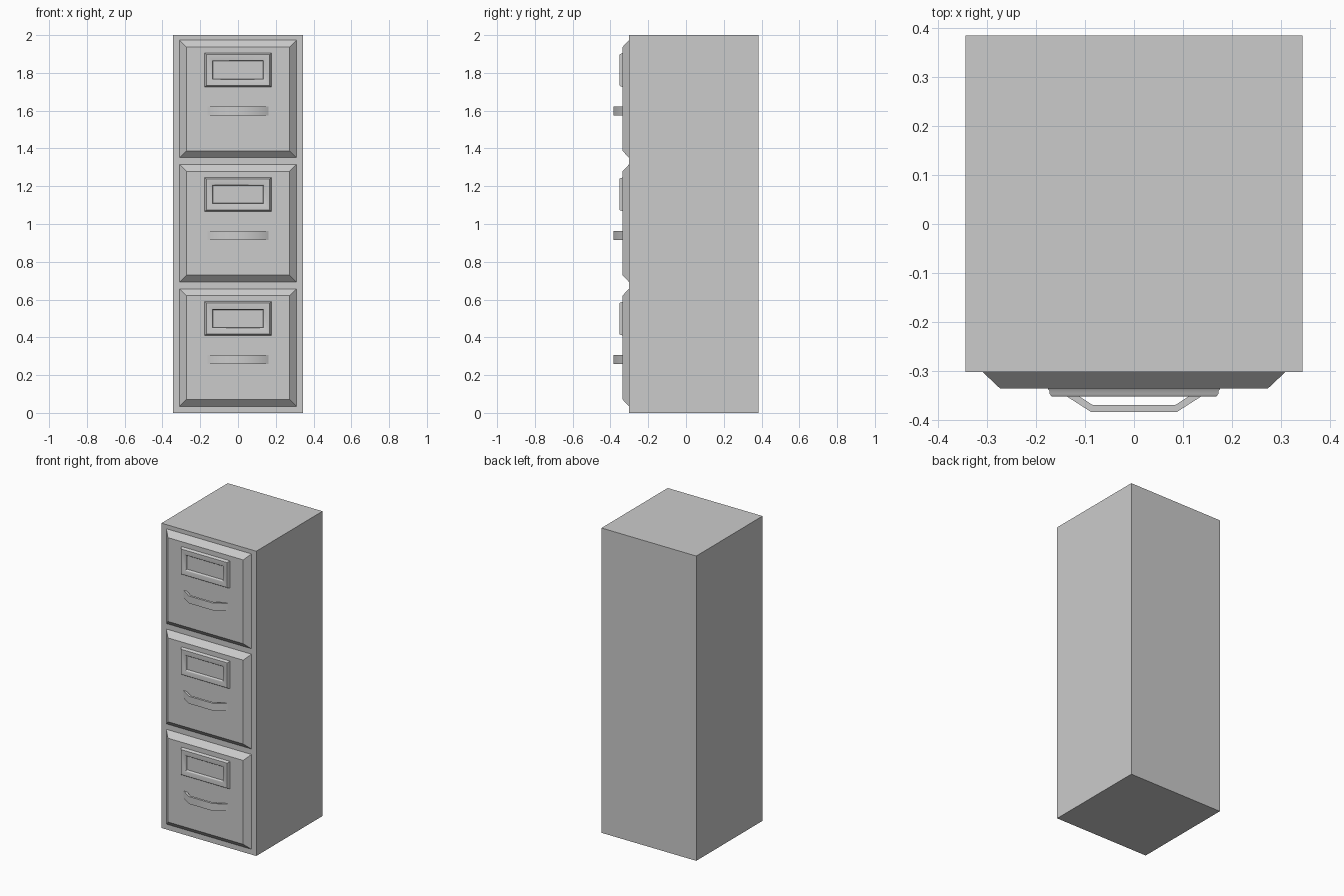
import bpy, bmesh, math

if "Cube" in bpy.data.objects:
    bpy.data.objects.remove(bpy.data.objects["Cube"])


def finish(name, bm, smooth=False):
    bmesh.ops.recalc_face_normals(bm, faces=bm.faces)
    mesh = bpy.data.meshes.new(name)
    bm.to_mesh(mesh)
    bm.free()
    obj = bpy.data.objects.new(name, mesh)
    bpy.context.collection.objects.link(obj)
    if smooth:
        bpy.ops.object.select_all(action='DESELECT')
        obj.select_set(True)
        bpy.context.view_layer.objects.active = obj
        bpy.ops.object.shade_smooth_by_angle(angle=math.radians(50))
    return obj


def loft(bm, rings):
    """Skin a list of vertex-coordinate loops and cap both ends."""
    loops = [[bm.verts.new(p) for p in ring] for ring in rings]
    for a, b in zip(loops, loops[1:]):
        n = len(a)
        for i in range(n):
            j = (i + 1) % n
            bm.faces.new((a[i], a[j], b[j], b[i]))
    bm.faces.new(loops[0])
    bm.faces.new(loops[-1])


def panel(name, hw, hh, zc, steps, smooth=False):
    """Rectangular relief facing -y; steps are (inset, y) pairs."""
    bm = bmesh.new()
    loft(bm, [[(sx * (hw - i), y, zc + sz * (hh - i))
               for sx, sz in ((-1, -1), (1, -1), (1, 1), (-1, 1))]
              for i, y in steps])
    return finish(name, bm, smooth)


def handle(name, zc):
    """Bent strip pull, plan profile mirrored in x and extruded in z."""
    outer = [(0.165, -0.334), (0.087, -0.384)]
    inner = [(0.085, -0.369), (0.139, -0.334)]
    half = outer + [(-x, y) for x, y in reversed(outer)]
    prof = half + [(-x, y) for x, y in reversed(inner)] 
    # close the profile through the inner edge, left to right
    prof = half + [(-0.139, -0.334), (-0.085, -0.369)] + inner
    bm = bmesh.new()
    loft(bm, [[(x, y, zc + s * 0.024) for x, y in prof] for s in (-1, 1)])
    return finish(name, bm, True)


# Cabinet body
panel("cabinet_body", 0.344, 1.0, 1.0, [(0, 0.385), (0, -0.302)])

# Three identical drawers with label holder and pull
for k in range(3):
    zc = 0.346 + 0.658 * k
    panel(f"drawer_front_{k + 1}", 0.309, 0.311, zc,
          [(0, -0.300), (0, -0.302), (0.036, -0.336)])
    panel(f"label_holder_{k + 1}", 0.173, 0.087, zc + 0.153,
          [(-0.004, -0.335), (0, -0.340), (0.001, -0.347), (0.005, -0.352),
           (0.035, -0.352), (0.039, -0.348), (0.040, -0.337)], True)
    handle(f"drawer_handle_{k + 1}", zc - 0.064)
